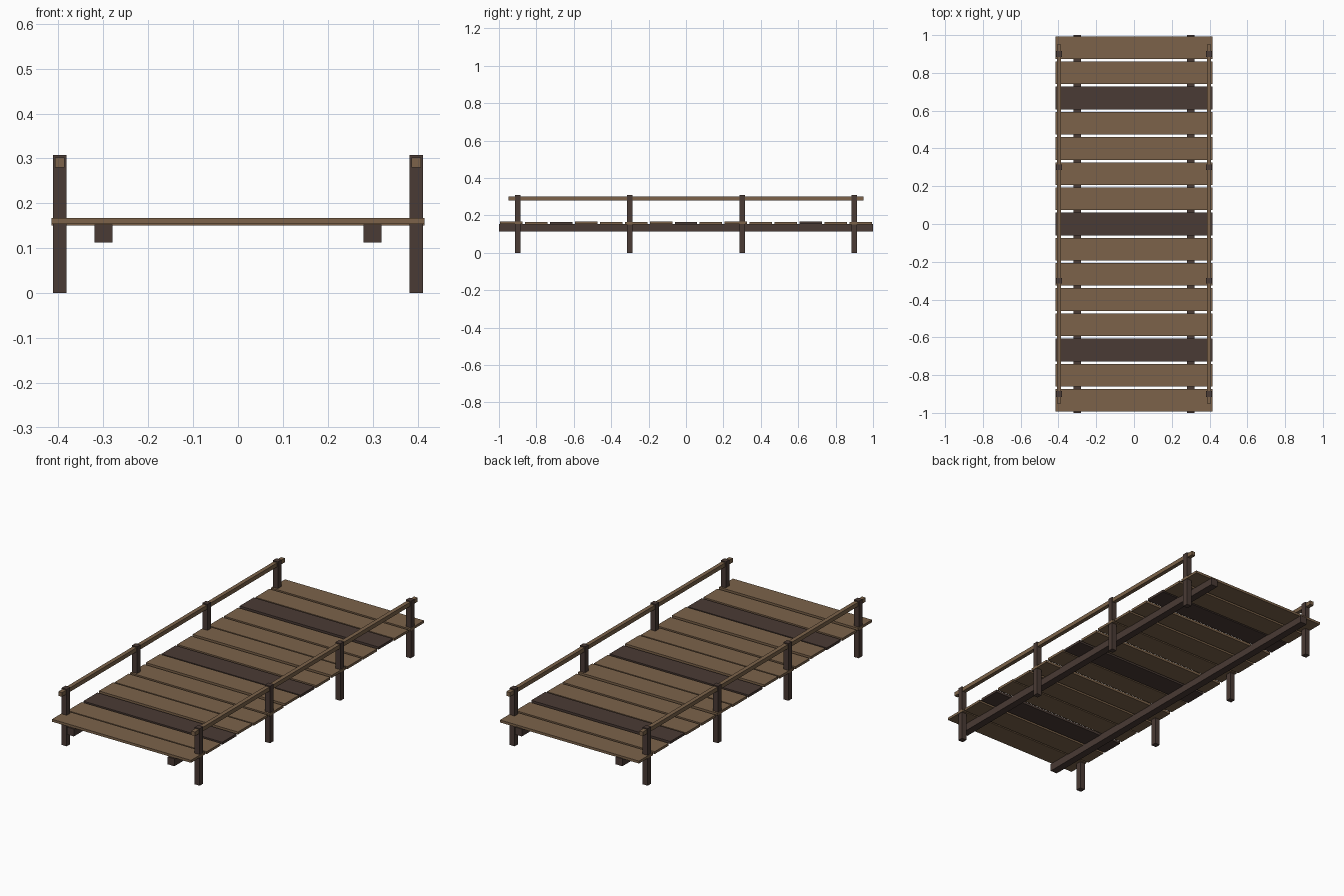
import bpy

old = bpy.data.objects.get("Cube")
if old:
    bpy.data.objects.remove(old, do_unlink=True)


def make_material(name, rgb):
    mat = bpy.data.materials.new(name)
    mat.use_nodes = True
    color = (*rgb, 1.0)
    mat.diffuse_color = color
    mat.node_tree.nodes["Principled BSDF"].inputs["Base Color"].default_value = color
    return mat


light_wood = make_material("light_wood", (0.20, 0.124, 0.068))
dark_wood = make_material("dark_wood", (0.068, 0.043, 0.035))


def box(name, center, size, mat):
    bpy.ops.mesh.primitive_cube_add(size=1, location=center)
    obj = bpy.context.object
    obj.name = name
    obj.scale = size
    bpy.ops.object.transform_apply(location=False, rotation=False, scale=True)
    obj.data.materials.append(mat)
    return obj


# Deck planks: every third one sits slightly proud, every fifth is dark
PLANKS = 15
PITCH = 2 / PLANKS
for i in range(PLANKS):
    y = (i - (PLANKS - 1) / 2) * PITCH
    z = 0.161 if i % 3 == 0 else 0.157
    mat = dark_wood if i % 5 == 2 else light_wood
    box(f"plank_{i + 1}", (0, y, z), (0.83, 0.12, 0.0133), mat)

for side, sx in (("left", 1), ("right", -1)):
    # Support beam under the deck
    box(f"{side}_beam", (sx * 0.3, 0, 0.133), (0.04, 2, 0.04), dark_wood)
    # Handrail
    box(f"{side}_handrail", (sx * 0.397, 0, 0.291), (0.022, 1.9, 0.022), light_wood)
    # Posts
    for i in range(4):
        box(f"{side}_post_{i + 1}", (sx * 0.397, -0.9 + 0.6 * i, 0.154),
            (0.03, 0.03, 0.308), dark_wood)
